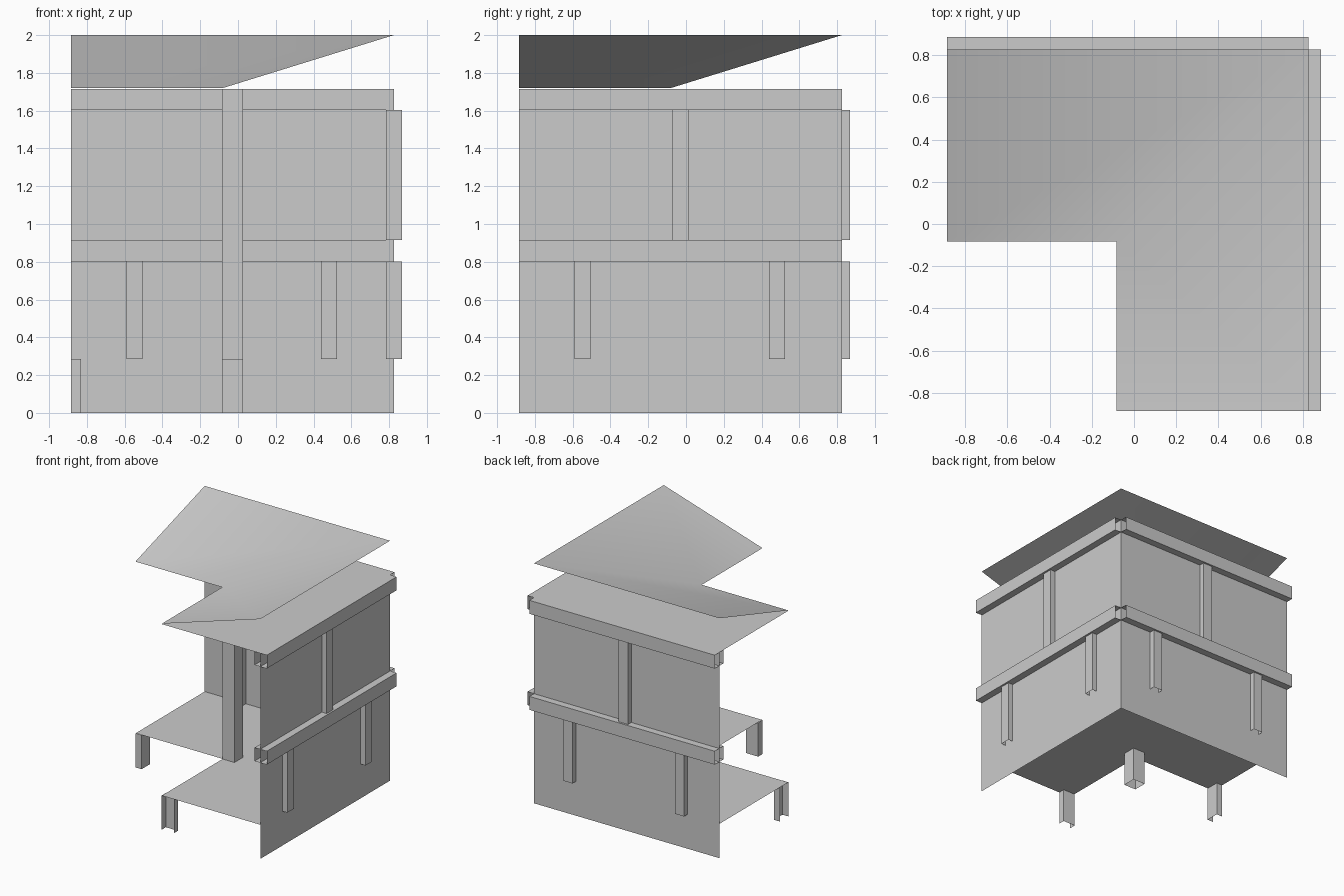
import bpy, bmesh

if "Cube" in bpy.data.objects:
    bpy.data.objects.remove(bpy.data.objects["Cube"])

E = 0.885            # open ends of both wings and outer beam face
W = 0.825            # wall plane
I = -0.083           # inner edge of the L
Z_FLOOR, Z_CEIL, Z_RIDGE = 0.285, 1.715, 2.0


def mesh_object(name, verts, faces, smooth=False):
    me = bpy.data.meshes.new(name)
    me.from_pydata(verts, [], faces)
    bm = bmesh.new()
    bm.from_mesh(me)
    bmesh.ops.recalc_face_normals(bm, faces=bm.faces)
    for f in bm.faces:
        f.smooth = smooth
    bm.to_mesh(me)
    bm.free()
    ob = bpy.data.objects.new(name, me)
    bpy.context.collection.objects.link(ob)
    return ob


SIDES = {'-x': (0, 3, 7, 4), '+x': (1, 2, 6, 5), '-y': (0, 1, 5, 4),
         '+y': (3, 2, 6, 7), '-z': (0, 1, 2, 3), '+z': (4, 5, 6, 7)}


def tube(name, x, y, z, leave_open, swap=False):
    """Box with the listed sides left open; swap mirrors it across x = y."""
    v = [(a, b, c) for c in z for a, b in
         ((x[0], y[0]), (x[1], y[0]), (x[1], y[1]), (x[0], y[1]))]
    if swap:
        v = [(b, a, c) for a, b, c in v]
    return mesh_object(name, v, [f for k, f in SIDES.items() if k not in leave_open])


def l_sheet(name, z):
    """Flat L made of two quads meeting on the diagonal."""
    return mesh_object(name, [(-E, I, z), (I, I, z), (W, W, z), (-E, W, z),
                              (I, -E, z), (W, -E, z)],
                       [(0, 1, 2, 3), (1, 4, 5, 2)])


# floor and ceiling
l_sheet("floor", Z_FLOOR)
l_sheet("ceiling", Z_CEIL)

# sloped roof with a soft valley, rising to the outer walls
roof = l_sheet("roof", Z_CEIL + 0.004)
for i in (2, 3, 5):
    roof.data.vertices[i].co.z = Z_RIDGE
for p in roof.data.polygons:
    p.use_smooth = True

# outer walls
mesh_object("walls", [(x, y, z) for z in (0, Z_CEIL)
                      for x, y in ((-E, W), (W, W), (W, -E))],
            [(0, 1, 4, 3), (1, 2, 5, 4)])

# parts repeated on both wings: back wing as is, right wing mirrored on x = y
for wing, swap in (("back", False), ("right", True)):
    # hollow beams straddling the wall
    for level, z0 in (("lower", 0.802), ("upper", 1.603)):
        tube(f"{wing}_{level}_beam", (-E, W), (0.772, E), (z0, z0 + 0.112),
             ('-x', '+x'), swap)
    # studs straddling the wall
    for n, (c, z) in enumerate(((-0.548, (Z_FLOOR, 0.802)),
                                (0.482, (Z_FLOOR, 0.802)),
                                (-0.03, (0.914, 1.603)))):
        tube(f"{wing}_stud_{n + 1}", (c - 0.043, c + 0.043), (0.783, 0.869), z,
             ('-z', '+z'), swap)
    # half leg at the open end of the wing
    tube(f"{wing}_end_leg", (-E, -0.83), (I - 0.002, 0.027), (0, Z_FLOOR),
         ('-x', '-z', '+z'), swap)

# inner corner column and the leg below it
C = (I - 0.002, 0.027)
tube("corner_column", C, C, (Z_FLOOR, Z_CEIL), ('-z', '+z'))
tube("corner_leg", C, C, (0, Z_FLOOR), ('-z', '+z'))
